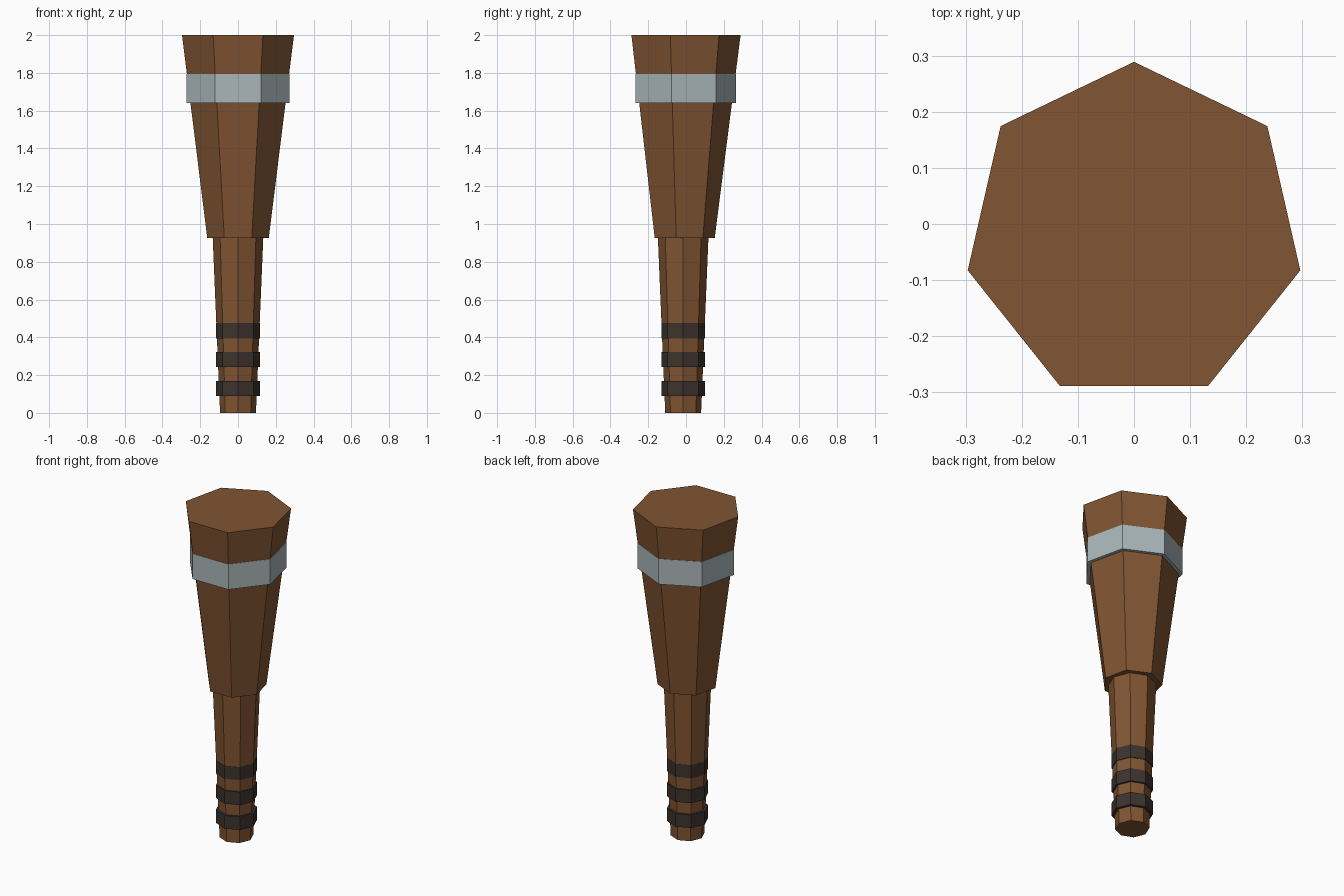
import bpy, math

if "Cube" in bpy.data.objects:
    bpy.data.objects.remove(bpy.data.objects["Cube"])

CY = -0.015  # shared axis of every section


def frustum(name, sides, r0, r1, z0, z1, mat):
    """Flat-faced tapered prism with one corner pointing to +y."""
    bpy.ops.mesh.primitive_cone_add(vertices=sides, radius1=r0, radius2=r1,
                                    depth=z1 - z0, location=(0, CY, (z0 + z1) / 2))
    ob = bpy.context.object
    ob.name = name
    # Make sure the first corner lies on +y
    v = max(ob.data.vertices, key=lambda p: p.co.y).co
    for p in ob.data.vertices:
        a = math.pi / 2 - math.atan2(v.y, v.x)
        p.co.x, p.co.y = (p.co.x * math.cos(a) - p.co.y * math.sin(a),
                          p.co.x * math.sin(a) + p.co.y * math.cos(a)) if abs(a) > 1e-4 else (p.co.x, p.co.y)
    ob.data.materials.append(mat)
    return ob


def material(name, rgb):
    m = bpy.data.materials.new(name)
    m.diffuse_color = (*rgb, 1)
    m.use_nodes = True
    m.node_tree.nodes["Principled BSDF"].inputs["Base Color"].default_value = m.diffuse_color
    return m


wood = material("wood", (0.22, 0.09, 0.032))
metal = material("metal", (0.40, 0.47, 0.49))
leather = material("leather", (0.045, 0.033, 0.027))

# Grip and striking head
frustum("handle", 8, 0.095, 0.134, 0.0, 0.93, wood)
frustum("head", 7, 0.167, 0.304, 0.925, 2.0, wood)

# Metal band round the head
frustum("head_band", 7, 0.28, 0.28, 1.64, 1.795, metal)

# Grip wraps
for i in range(3):
    z = 0.09 + i * 0.1525
    frustum(f"grip_wrap_{i + 1}", 8, 0.116, 0.116, z, z + 0.08, leather)
